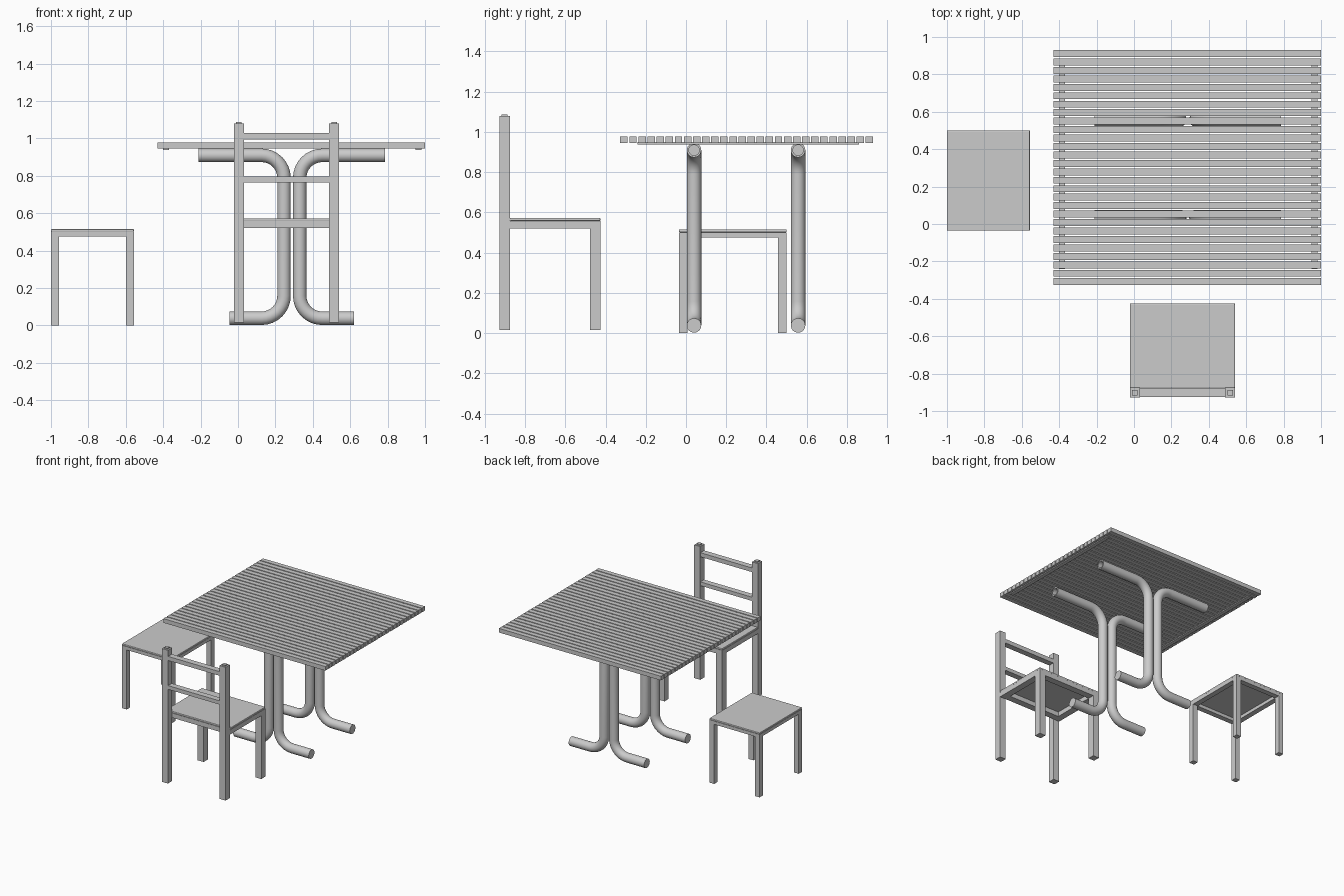
import bpy, bmesh
from math import sin, cos, pi, radians
from mathutils import Vector

cube = bpy.data.objects.get("Cube")
if cube:
    bpy.data.objects.remove(cube, do_unlink=True)

GREY = (0.6, 0.6, 0.6, 1)
mat = bpy.data.materials.new("plain grey")
mat.use_nodes = True
mat.diffuse_color = GREY
mat.node_tree.nodes["Principled BSDF"].inputs["Base Color"].default_value = GREY


def add_object(name, bm):
    bmesh.ops.recalc_face_normals(bm, faces=bm.faces)
    mesh = bpy.data.meshes.new(name)
    bm.to_mesh(mesh)
    bm.free()
    mesh.materials.append(mat)
    ob = bpy.data.objects.new(name, mesh)
    bpy.context.collection.objects.link(ob)
    return ob


def box(name, x, y, z, bevel=0):
    """Box from three (low, high) ranges."""
    bm = bmesh.new()
    bmesh.ops.create_cube(bm, size=1)
    for v in bm.verts:
        v.co = [r[0] if c < 0 else r[1] for c, r in zip(v.co, (x, y, z))]
    if bevel:
        bmesh.ops.bevel(bm, geom=bm.edges[:], offset=bevel, segments=2,
                        affect='EDGES', profile=0.5)
    return add_object(name, bm)


def seat_frame(name, x, y, z, w, panel):
    """Four aprons round a thin seat panel, hollow beneath."""
    low = (z[0], z[1] - panel)
    box(name + "_panel", x, y, (low[1], z[1]), panel * 0.3)
    for side, yr in (("front", (y[0], y[0] + w)), ("back", (y[1] - w, y[1]))):
        box(f"{name}_{side}_apron", x, yr, low)
    for side, xr in (("right", (x[0], x[0] + w)), ("left", (x[1] - w, x[1]))):
        box(f"{name}_{side}_apron", xr, (y[0] + w, y[1] - w), low)


# Table top: a row of slats over two thin battens
SLATS, Y0, Y1, WIDTH = 28, -0.327, 0.93, 0.037
pitch = (Y1 - Y0 - WIDTH) / (SLATS - 1)
for i in range(SLATS):
    y = Y0 + i * pitch
    box(f"table_slat_{i + 1}", (-0.43, 1.0), (y, y + WIDTH), (0.945, 0.978))
for side, x in (("right", -0.4), ("left", 0.95)):
    box(f"table_{side}_batten", (x, x + 0.03), (-0.24, 0.86), (0.938, 0.95))

# Table legs: bent tubes, mirrored about the table's centre line
MID, R, BEND, TOP, FOOT = 0.288, 0.036, 0.12, 0.909, 0.038


def tube_leg(name, y, side):
    stem = 0.042
    path = [(0.333, FOOT, 1, 0)]
    for k in range(9):            # lower bend
        a = k / 8 * pi / 2
        path.append((stem + BEND * (1 - sin(a)), FOOT + BEND * (1 - cos(a)),
                     cos(a), -sin(a)))
    for k in range(9):            # upper bend
        a = (1 - k / 8) * pi / 2
        path.append((stem + BEND * (1 - sin(a)), TOP - BEND * (1 - cos(a)),
                     -cos(a), -sin(a)))
    path.append((0.498, TOP, -1, 0))
    rings = [p + (R,) for p in path]
    # open upper end with a bore
    rings += [(0.498, TOP, -1, 0, R * 0.72), (0.38, TOP, -1, 0, R * 0.72)]
    bm = bmesh.new()
    n, loops = 24, []
    for d, z, td, tz, r in rings:
        loops.append([bm.verts.new((
            MID + side * (d - r * cos(2 * pi * j / n) * tz),
            y + r * sin(2 * pi * j / n),
            z + r * cos(2 * pi * j / n) * td)) for j in range(n)])
    for a, b in zip(loops, loops[1:]):
        for j in range(n):
            k = (j + 1) % n
            bm.faces.new((a[j], a[k], b[k], b[j]))
    bm.faces.new(loops[0])
    bm.faces.new(loops[-1])
    ob = add_object(name, bm)
    bpy.ops.object.select_all(action='DESELECT')
    ob.select_set(True)
    bpy.context.view_layer.objects.active = ob
    bpy.ops.object.shade_smooth_by_angle(angle=radians(40))


for row, y in (("front", 0.04), ("back", 0.557)):
    for hand, side in (("right", -1), ("left", 1)):
        tube_leg(f"table_{row}_{hand}_leg", y, side)

# Chair: seat, front legs, tall back posts with small caps, back rails
CX, CW = (-0.022, 0.54), 0.053
seat_frame("chair_seat", CX, (-0.875, -0.425), (0.52, 0.572), CW, 0.015)
for hand, x in (("right", CX[0]), ("left", CX[1] - CW)):
    box(f"chair_{hand}_front_leg", (x, x + CW), (-0.478, -0.425), (0.015, 0.52))
    box(f"chair_{hand}_back_post", (x, x + CW), (-0.928, -0.875), (0.015, 1.078))
    box(f"chair_{hand}_post_cap", (x + 0.012, x + CW - 0.012),
        (-0.916, -0.887), (1.078, 1.087))
inner = (CX[0] + CW, CX[1] - CW)
box("chair_upper_rail", inner, (-0.925, -0.878), (0.995, 1.028))
box("chair_lower_rail", inner, (-0.925, -0.878), (0.765, 0.795))

# Stool: seat and four legs
SX, SY, SW = (-1.0, -0.557), (-0.035, 0.5), 0.042
seat_frame("stool_seat", SX, SY, (0.475, 0.515), SW, 0.014)
for hand, x in (("right", SX[0]), ("left", SX[1] - SW)):
    for row, y in (("front", SY[0]), ("back", SY[1] - SW)):
        box(f"stool_{row}_{hand}_leg", (x, x + SW), (y, y + SW), (0, 0.475))
